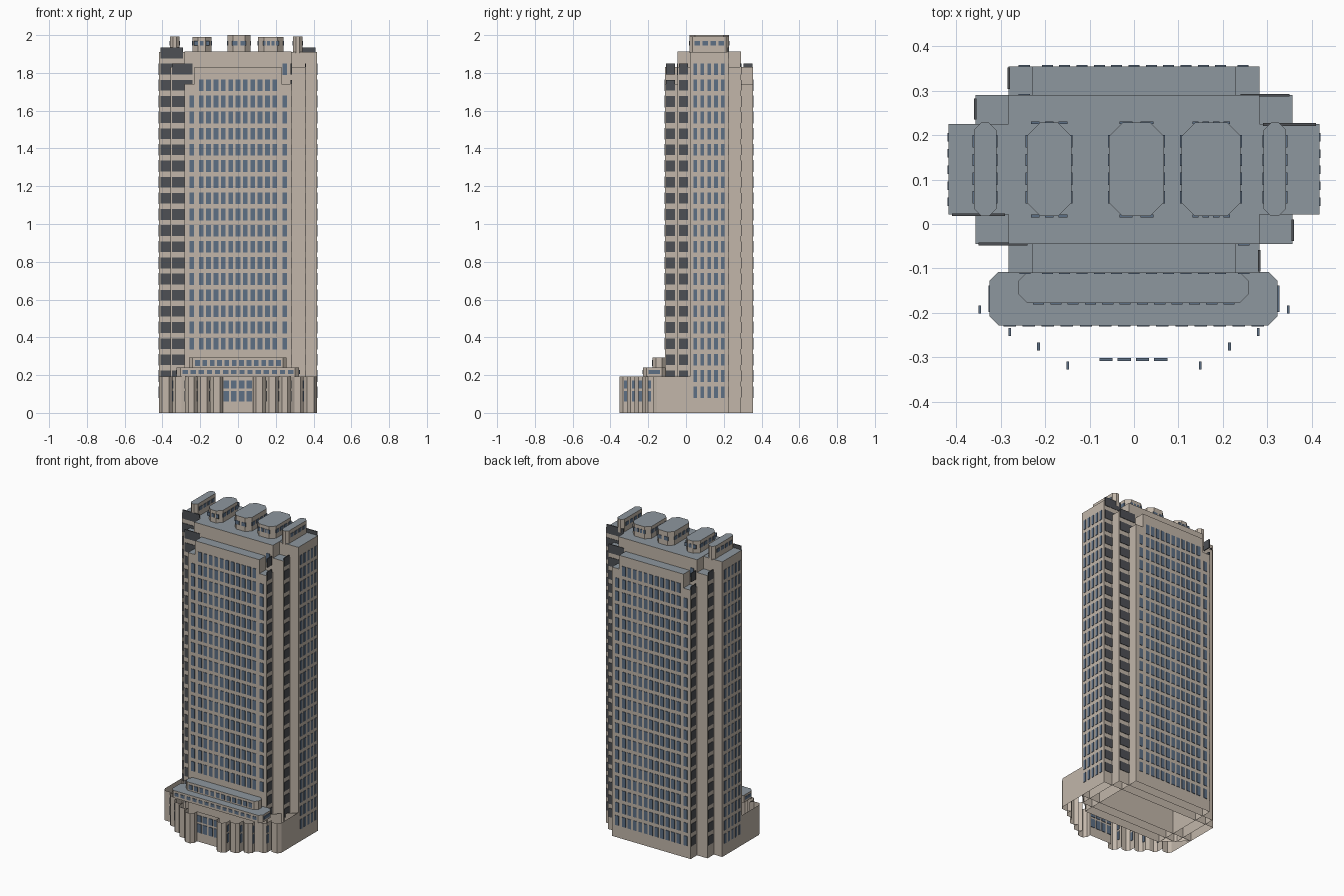
import bpy
import bmesh
from mathutils import Matrix, Vector

if "Cube" in bpy.data.objects:
    bpy.data.objects.remove(bpy.data.objects["Cube"])


def material(name, rgb):
    mat = bpy.data.materials.new(name)
    mat.use_nodes = True
    mat.diffuse_color = (*rgb, 1)
    mat.node_tree.nodes["Principled BSDF"].inputs["Base Color"].default_value = (*rgb, 1)
    return mat


WALL = material("beige wall", (0.54, 0.47, 0.40))
ROOF = material("slate roof", (0.27, 0.31, 0.345))
GLASS = material("blue glass", (0.11, 0.16, 0.235))
DARK = material("dark glass", (0.075, 0.08, 0.09))


def finish(name, bm, mats):
    mesh = bpy.data.meshes.new(name)
    bm.to_mesh(mesh)
    bm.free()
    for mat in mats:
        mesh.materials.append(mat)
    obj = bpy.data.objects.new(name, mesh)
    bpy.context.collection.objects.link(obj)
    return obj


def block(name, x0, x1, y0, y1, z0, z1, cut=0, closed=False):
    """Upright block with optional chamfered corners and a rimmed roof."""
    if cut:
        pts = [(x0 + cut, y0), (x1 - cut, y0), (x1, y0 + cut), (x1, y1 - cut),
               (x1 - cut, y1), (x0 + cut, y1), (x0, y1 - cut), (x0, y0 + cut)]
    else:
        pts = [(x0, y0), (x1, y0), (x1, y1), (x0, y1)]
    bm = bmesh.new()
    low = [bm.verts.new((x, y, z0)) for x, y in pts]
    high = [bm.verts.new((x, y, z1)) for x, y in pts]
    n = len(pts)
    for i in range(n):
        j = (i + 1) % n
        bm.faces.new((low[i], low[j], high[j], high[i]))
    top = bm.faces.new(high)
    if closed:
        bm.faces.new(low[::-1])
    bmesh.ops.inset_region(bm, faces=[top], thickness=0.004)
    top.material_index = 1
    return finish(name, bm, (WALL, ROOF))


def wall(name, pts, height):
    """Open upright wall following a path."""
    bm = bmesh.new()
    low = [bm.verts.new((x, y, 0)) for x, y in pts]
    high = [bm.verts.new((x, y, height)) for x, y in pts]
    for i in range(len(pts) - 1):
        bm.faces.new((low[i], low[i + 1], high[i + 1], high[i]))
    return finish(name, bm, (WALL,))


def panels(name, mat, boxes):
    """Thin window plates, each given as a centre and a size."""
    bm = bmesh.new()
    for centre, size in boxes:
        place = Matrix.Translation(Vector(centre)) @ Matrix.Diagonal((*size, 1))
        bmesh.ops.create_cube(bm, size=1, matrix=place)
    return finish(name, bm, (mat,))


THIN = 0.006
MID_Y = 0.1225


def floor_z(k):
    return 1.82 - 0.0855 * k


def turned(s, x, y, z):
    """Half turn about the tower axis when s is -1."""
    return (s * x, MID_Y + s * (y - MID_Y), z)


# Tower slabs, stepped in plan and at the top
block("centre_slab", -0.282, 0.282, -0.11, 0.355, 0, 1.74)
block("centre_slab_top", -0.23, 0.23, -0.11, 0.355, 1.74, 1.83)
block("middle_slab", -0.357, 0.357, -0.045, 0.29, 0, 1.83)
block("middle_slab_top", -0.282, 0.282, -0.045, 0.29, 1.83, 1.912)
block("side_slab", -0.417, 0.417, 0.021, 0.225, 0, 1.91)

# Tower windows, repeated by a half turn
for s, side in ((1, "front"), (-1, "back")):
    last = 18 if s == 1 else 21
    boxes = []
    for k in range(1, last):
        xs = [0.039 * i for i in range(-5, 6)]
        if k > 1:
            xs += [-0.245, 0.247]
        boxes += [(turned(s, x, -0.11, floor_z(k)), (0.025, THIN, 0.062)) for x in xs]
    boxes.append((turned(s, 0.247, -0.045, floor_z(0)), (0.025, THIN, 0.062)))
    panels(side + "_windows", GLASS, boxes)

    boxes = [(turned(s, 0.417, 0.05 + 0.0362 * i, floor_z(k)), (THIN, 0.019, 0.062))
             for k in range(21) for i in range(5)]
    panels(side + "_end_windows", GLASS, boxes)

    boxes = []
    for k in range(-1, 21):
        z = floor_z(k)
        # strips on the recessed corner facing the long side
        boxes.append((turned(s, -0.35, 0.021, z), (0.12, THIN, 0.057)))
        if k >= 0:
            boxes.append((turned(s, -0.295, -0.045, z), (0.11, THIN, 0.057)))
            # strips on the recessed corner facing the short side
            boxes.append((turned(s, 0.282, -0.083, z), (THIN, 0.048, 0.057)))
            boxes.append((turned(s, 0.357, -0.014, z), (THIN, 0.048, 0.057)))
    panels(side + "_corner_windows", DARK, boxes)

# Rooftop houses: x range, top, chamfer, front window count
houses = [(-0.36, -0.31, 1.992, 0.016, 0), (-0.241, -0.141, 1.99, 0.03, 3),
          (-0.056, 0.067, 2.0, 0.03, 2), (0.107, 0.24, 1.99, 0.03, 4),
          (0.292, 0.342, 1.992, 0.016, 0)]
boxes = []
for i, (x0, x1, top, cut, count) in enumerate(houses):
    block(f"roof_house_{i + 1}", x0, x1, 0.018, 0.228, 1.905, top, cut)
    for j in range(count):
        x = (x0 + x1) / 2 + (j - (count - 1) / 2) * 0.072 / max(count, 2) * 1.3
        boxes += [((x, y, 1.957), (0.058 / count, THIN, 0.024)) for y in (0.018, 0.228)]
    for x in (x0, x1):
        boxes += [((x, 0.06 + 0.042 * j, 1.957), (THIN, 0.028, 0.024)) for j in range(4)]
panels("roof_house_windows", GLASS, boxes)

# Scalloped entrance wall, mirrored about the middle
half = [(0.08, -0.305), (0.08, -0.332), (0.096, -0.353), (0.13, -0.353),
        (0.149, -0.333), (0.149, -0.293), (0.165, -0.312), (0.199, -0.312),
        (0.215, -0.293), (0.215, -0.252), (0.233, -0.272), (0.262, -0.272),
        (0.28, -0.252), (0.28, -0.23), (0.3, -0.217), (0.332, -0.217),
        (0.347, -0.2), (0.347, -0.155), (0.364, -0.175), (0.403, -0.175),
        (0.417, -0.153), (0.417, 0.021)]
wall("entrance_wall", [(-x, y) for x, y in reversed(half)] + half, 0.193)
for s, side in ((1, "left"), (-1, "right")):
    wall(side + "_diagonal_wall", [(s * 0.417, 0.021), (s * 0.282, -0.1)], 0.193)

# Entrance windows
boxes = []
for z, h in ((0.15, 0.042), (0.088, 0.056)):
    for i in range(4):
        boxes.append(((-0.063 + 0.041 * i, -0.305, z), (0.03, THIN, h)))
    for x, y in ((0.149, -0.318), (0.215, -0.276), (0.28, -0.243), (0.347, -0.193)):
        boxes += [((s * x, y, z), (THIN, 0.018, h)) for s in (1, -1)]
panels("entrance_windows", GLASS, boxes)

# Two stepped canopies over the entrance
block("lower_canopy", -0.325, 0.323, -0.228, -0.108, 0.192, 0.24, 0.02, True)
block("upper_canopy", -0.26, 0.258, -0.178, -0.108, 0.238, 0.294, 0.02, True)
boxes = [((-0.28 + 0.043 * i, -0.228, 0.217), (0.028, THIN, 0.02)) for i in range(14)]
boxes += [((-0.215 + 0.039 * i, -0.178, 0.264), (0.025, THIN, 0.03)) for i in range(12)]
for s in (1, -1):
    boxes.append(((s * 0.324, -0.168, 0.217), (THIN, 0.06, 0.02)))
panels("canopy_windows", GLASS, boxes)
